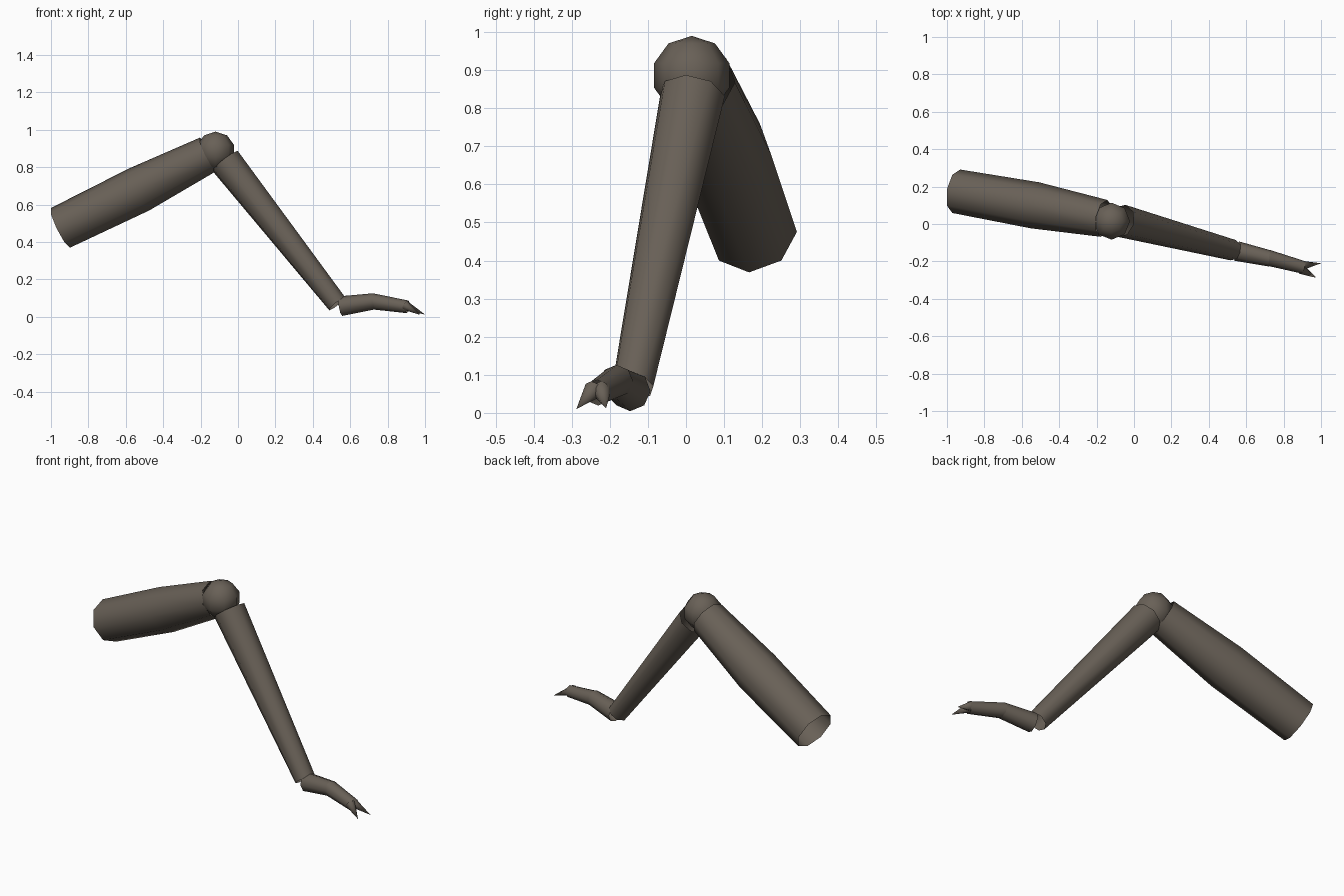
import bpy, bmesh, math
from mathutils import Vector

cube = bpy.data.objects.get("Cube")
if cube:
    bpy.data.objects.remove(cube, do_unlink=True)

SIDES = 8

# Single dull brown shell colour
shell = bpy.data.materials.new("dull_brown_shell")
shell.use_nodes = True
colour = (0.14, 0.118, 0.095, 1)
shell.diffuse_color = colour
shell.node_tree.nodes["Principled BSDF"].inputs["Base Color"].default_value = colour


def finish(name, bm):
    bmesh.ops.recalc_face_normals(bm, faces=bm.faces)
    mesh = bpy.data.meshes.new(name)
    bm.to_mesh(mesh)
    bm.free()
    mesh.materials.append(shell)
    obj = bpy.data.objects.new(name, mesh)
    bpy.context.collection.objects.link(obj)
    bpy.ops.object.select_all(action="DESELECT")
    obj.select_set(True)
    bpy.context.view_layer.objects.active = obj
    bpy.ops.object.shade_smooth_by_angle(angle=math.radians(50))
    return obj


def tube(name, stations):
    """Open tapered tube through (centre, radius) stations; radius 0 is a point."""
    bm = bmesh.new()
    centres = [Vector(c) for c, r in stations]
    axis = (centres[-1] - centres[0]).normalized()
    side = axis.cross(Vector((0, 0, 1))).normalized()
    up = side.cross(axis)
    rings = []
    for centre, (_, radius) in zip(centres, stations):
        ring = []
        for i in range(SIDES):
            a = math.tau * i / SIDES
            ring.append(bm.verts.new(centre + radius * (math.cos(a) * up + math.sin(a) * side)))
        rings.append(ring)
    for low, high in zip(rings, rings[1:]):
        for i in range(SIDES):
            j = (i + 1) % SIDES
            bm.faces.new((low[i], low[j], high[j], high[i]))
    bmesh.ops.remove_doubles(bm, verts=bm.verts, dist=0.0001)
    return finish(name, bm)


# Thick upper leg, hollow at the body end
tube("upper_leg", [((-0.95, 0.175, 0.475), 0.118),
                   ((-0.53, 0.10, 0.68), 0.125),
                   ((-0.16, 0.03, 0.868), 0.10)])

# Rounded knee
bm = bmesh.new()
bmesh.ops.create_uvsphere(bm, u_segments=SIDES, v_segments=5, radius=0.104)
bmesh.ops.translate(bm, verts=bm.verts, vec=(-0.12, 0.015, 0.886))
finish("knee", bm)

# Long tapering lower leg
tube("lower_leg", [((-0.068, 0.017, 0.832), 0.088),
                   ((0.53, -0.14, 0.07), 0.056)])

# Two foot joints
tube("foot_base", [((0.55, -0.145, 0.057), 0.053),
                   ((0.73, -0.185, 0.083), 0.043)])
tube("foot_tip", [((0.715, -0.18, 0.083), 0.043),
                  ((0.907, -0.232, 0.053), 0.034)])

# Pair of pointed claws
for name, base_y, tip in (("left_claw", -0.222, (1.0, -0.21, 0.012)),
                          ("right_claw", -0.243, (0.975, -0.288, 0.01))):
    tube(name, [((0.895, base_y, 0.06), 0.026), (tip, 0)])
